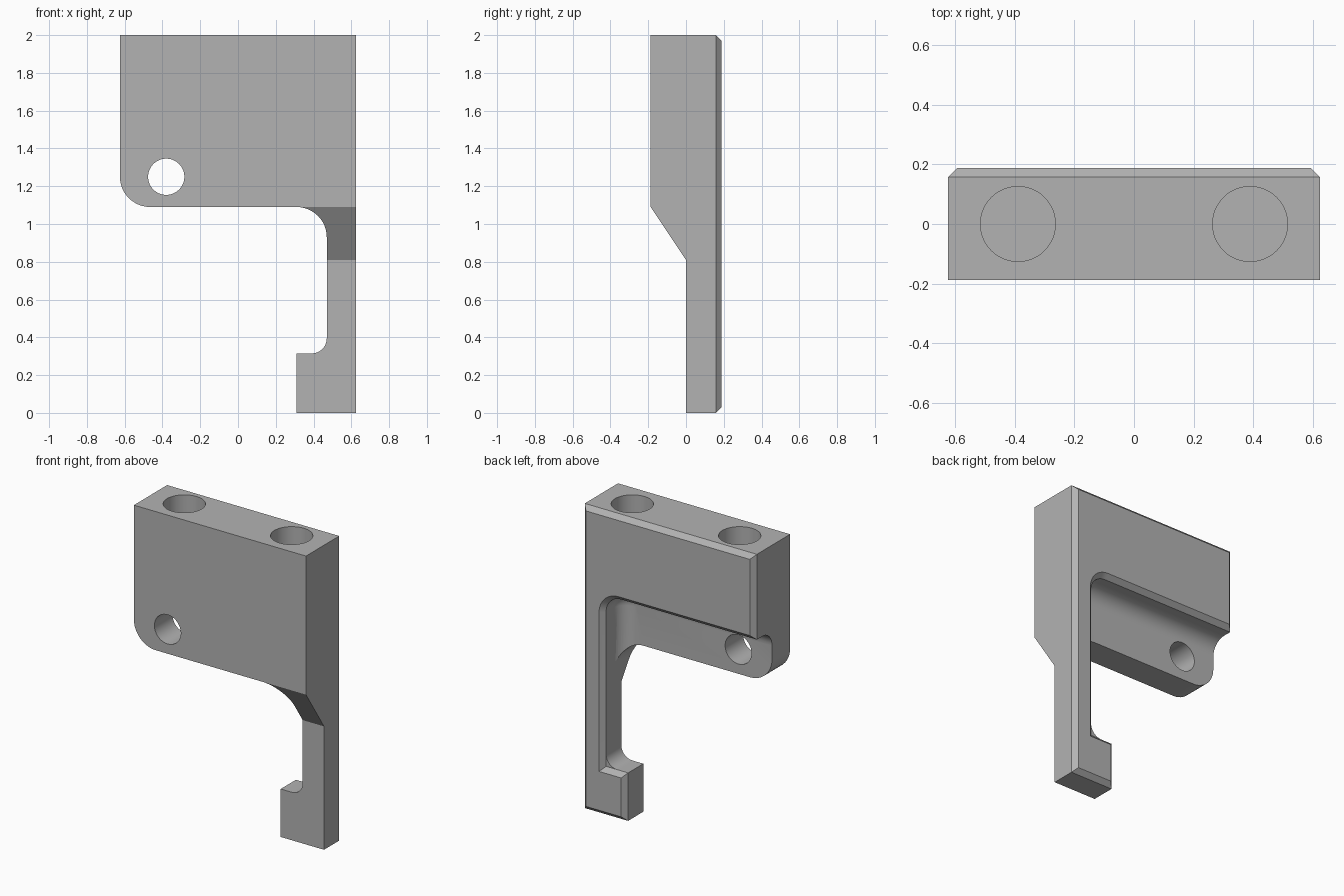
import bpy, math
from mathutils import Vector

if "Cube" in bpy.data.objects:
    bpy.data.objects.remove(bpy.data.objects["Cube"])

HX, HY, H = 0.625, 0.1875, 2.0     # half width, half depth, height
C = 0.03                           # edge chamfer
ARM, POCKET_TOP, FOOT_TOP = 0.47, 1.44, 0.315

grey = bpy.data.materials.new("plain_grey")
grey.use_nodes = True
grey.diffuse_color = (0.45, 0.45, 0.45, 1)
grey.node_tree.nodes["Principled BSDF"].inputs["Base Color"].default_value = (0.45, 0.45, 0.45, 1)


def loft(name, loops):
    """Closed solid through equal-length loops of 3D points."""
    n = len(loops[0])
    verts = [p for loop in loops for p in loop]
    faces = [list(range(n)), list(range(len(verts) - n, len(verts)))[::-1]]
    for k in range(len(loops) - 1):
        for i in range(n):
            a, b = k * n + i, k * n + (i + 1) % n
            faces.append((a, a + n, b + n, b))
    mesh = bpy.data.meshes.new(name)
    mesh.from_pydata(verts, [], faces)
    mesh.validate()
    obj = bpy.data.objects.new(name, mesh)
    bpy.context.collection.objects.link(obj)
    mesh.materials.append(grey)
    bpy.context.view_layer.objects.active = obj
    obj.select_set(True)
    bpy.ops.object.mode_set(mode='EDIT')
    bpy.ops.mesh.select_all(action='SELECT')
    bpy.ops.mesh.normals_make_consistent(inside=False)
    bpy.ops.object.mode_set(mode='OBJECT')
    obj.select_set(False)
    return obj


def prism(name, pts, axis, lo, hi):
    """Extrude a 2D outline along an axis; the outline uses the other two axes in order."""
    def at(p, t):
        q = list(p)
        q.insert("xyz".index(axis), t)
        return Vector(q)
    return loft(name, [[at(p, t) for p in pts] for t in (lo, hi)])


def arc(cx, cz, r, a0, a1, n=12):
    return [(cx + r * math.cos(math.radians(a0 + (a1 - a0) * i / n)),
             cz + r * math.sin(math.radians(a0 + (a1 - a0) * i / n))) for i in range(n + 1)]


def cut(target, cutter):
    mod = target.modifiers.new("cut", 'BOOLEAN')
    mod.operation, mod.solver, mod.object = 'DIFFERENCE', 'EXACT', cutter
    bpy.context.view_layer.objects.active = target
    bpy.ops.object.modifier_apply(modifier=mod.name)
    bpy.data.objects.remove(cutter)


# Bracket body: plate, arm and foot as one outline
R, RF, LOW = 0.16, 0.08, 1.09
outline = [(HX, 0), (HX, H), (-HX, H)]
outline += arc(-HX + R, LOW + R, R, 180, 270)
outline += arc(ARM - R, LOW - R, R, 90, 0)
outline += arc(ARM - RF, FOOT_TOP + RF, RF, 0, -90)
outline += [(0.31, FOOT_TOP), (0.31, 0)]
bracket = prism("bracket", outline, 'y', -HY, HY)

# Slope that thins the front down to the arm
cut(bracket, prism("slope_cutter", [(-0.3, 1.258), (0, 0.81), (0, -0.1), (-0.3, -0.1)], 'x', -1, 1))

# Chamfers around the outer back edges
E = 0.1
for side in (-1, 1):
    tri = [(side * (HX - C - E), HY + E), (side * (HX + E), HY + E), (side * (HX + E), HY - C - E)]
    cut(bracket, prism("side_chamfer", tri, 'z', -1, 3))
for edge, s in ((0, -1), (H, 1)):
    tri = [(HY + E, edge - s * (C + E)), (HY + E, edge + s * E), (HY - C - E, edge + s * E)]
    cut(bracket, prism("end_chamfer", tri, 'x', -1, 1))
tri = [(0.31 + C + E, HY + E), (0.31 - E, HY + E), (0.31 - E, HY - C - E)]
cut(bracket, prism("foot_chamfer", tri, 'z', -1, 0.7))


# Back pocket with a rounded corner and a filleted floor
def pocket_loop(y, off, bottom):
    rad = 0.11 + off
    pts = [(-1, bottom), (ARM + off, bottom)]
    pts += arc(ARM - 0.11, POCKET_TOP - 0.11, rad, 0, 90) + [(-1, POCKET_TOP + off)]
    return [Vector((x, y, z)) for x, z in pts]


FR = 0.1
steps = [math.radians(9 * i) for i in range(11)]
loops = [pocket_loop(FR * (1 - math.cos(a)), FR * (math.sin(a) - 1), 0.6) for a in steps]
cut(bracket, loft("pocket_cutter", loops + [pocket_loop(0.4, 0, 0.6)]))

# Chamfered rim of the pocket, running down the arm to the foot
rim = [pocket_loop(HY - C + d, d, FOOT_TOP - d) for d in (0, 0.08)]
cut(bracket, loft("rim_cutter", rim))

# Two bolt holes in the top and one through the plate
for x in (-0.39, 0.39):
    cut(bracket, prism("bolt_hole", arc(x, 0, 0.126, 0, 352.5, 47), 'z', 1.6, 2.2))
cut(bracket, prism("cross_hole", arc(-0.38, 1.25, 0.096, 0, 352.5, 47), 'y', -0.4, 0.4))

bpy.ops.object.select_all(action='DESELECT')
bracket.select_set(True)
bpy.context.view_layer.objects.active = bracket
bpy.ops.object.shade_smooth_by_angle(angle=math.radians(25))
